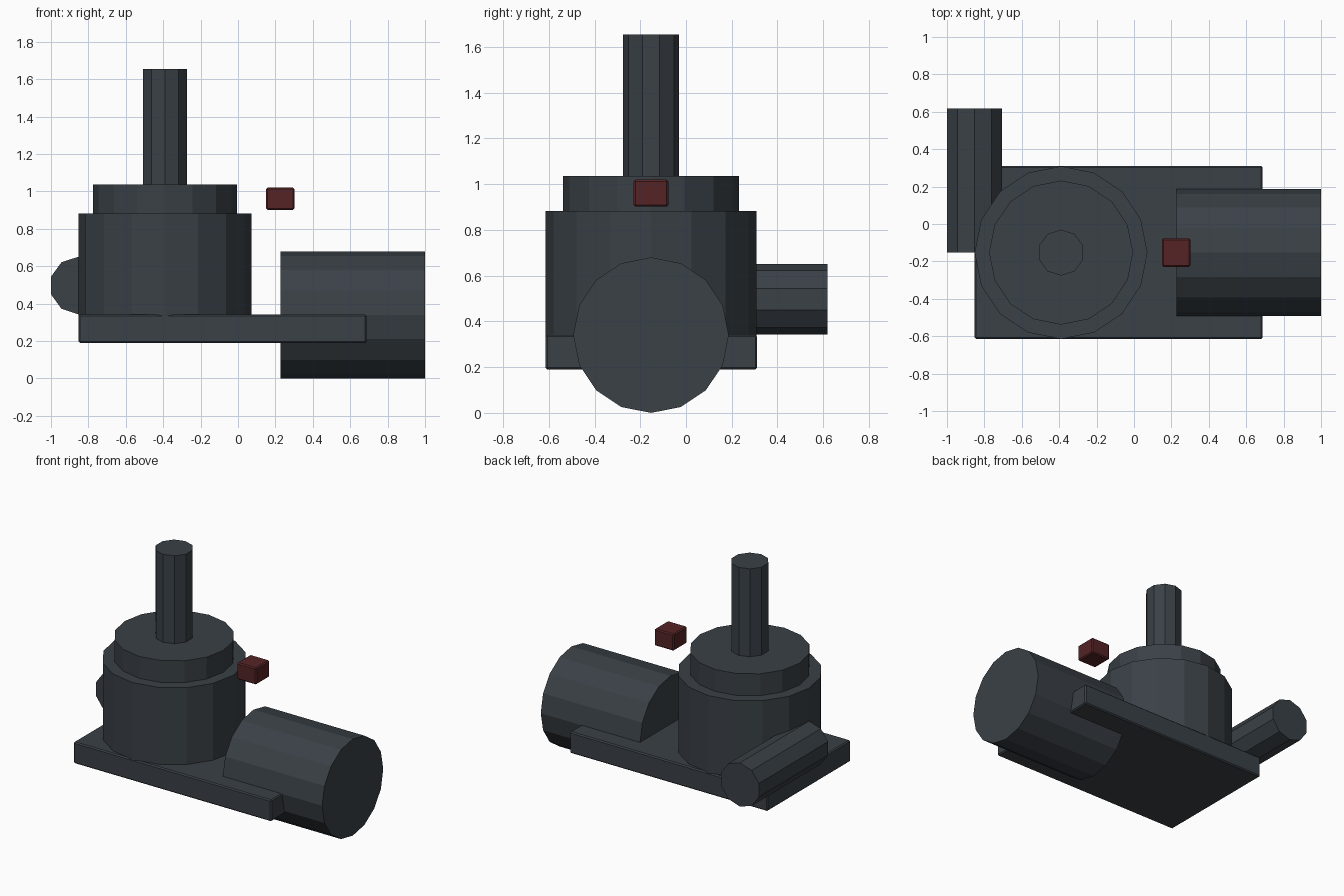
import bpy, math

if "Cube" in bpy.data.objects:
    bpy.data.objects.remove(bpy.data.objects["Cube"])


def material(name, color):
    m = bpy.data.materials.new(name)
    m.diffuse_color = (*color, 1)
    m.use_nodes = True
    m.node_tree.nodes["Principled BSDF"].inputs["Base Color"].default_value = m.diffuse_color
    return m


SLATE = material("dark_slate", (0.042, 0.052, 0.062))
RED = material("dark_red", (0.092, 0.017, 0.019))
CX, CY = -0.39, -0.153  # vertical axis of the pump body


def finish(name, mat):
    ob = bpy.context.object
    ob.name = name
    ob.data.materials.append(mat)
    return ob


def cylinder(name, sides, radius, length, center, rotation=(0, 0, 0)):
    bpy.ops.mesh.primitive_cylinder_add(
        vertices=sides, radius=radius, depth=length, location=center, rotation=rotation)
    return finish(name, SLATE)


def box(name, low, high, mat, bevel):
    bpy.ops.mesh.primitive_cube_add(
        size=1, location=[(a + b) / 2 for a, b in zip(low, high)])
    ob = finish(name, mat)
    ob.scale = [b - a for a, b in zip(low, high)]
    bpy.ops.object.transform_apply(location=False, rotation=False, scale=True)
    mod = ob.modifiers.new("edge_bevel", 'BEVEL')
    mod.width, mod.segments = bevel, 1
    return ob


# base plate
box("base_plate", (-0.852, -0.614, 0.19), (0.688, 0.311, 0.341), SLATE, 0.008)

# stacked upright parts: name, sides, radius, bottom, top
for name, sides, r, z0, z1 in [("housing", 16, 0.462, 0.33, 0.882),
                               ("collar", 16, 0.385, 0.87, 1.036),
                               ("shaft", 10, 0.123, 1.02, 1.655)]:
    cylinder(name, sides, r, z1 - z0, (CX, CY, (z0 + z1) / 2))

# motor lying along x, and side pipe running back along y
q = math.pi / 2
cylinder("motor", 16, 0.34, 0.773, (0.6135, CY, 0.34), (0, q, 0))
cylinder("side_pipe", 10, 0.154, 0.77, (-0.853, 0.233, 0.497), (q, 0, 0))
bpy.context.object.rotation_euler = (q, 0, 0)
# turn the pipe so that a corner points straight up

# floating red block
box("indicator_block", (0.15, -0.229, 0.902), (0.302, -0.077, 1.02), RED, 0.008)
